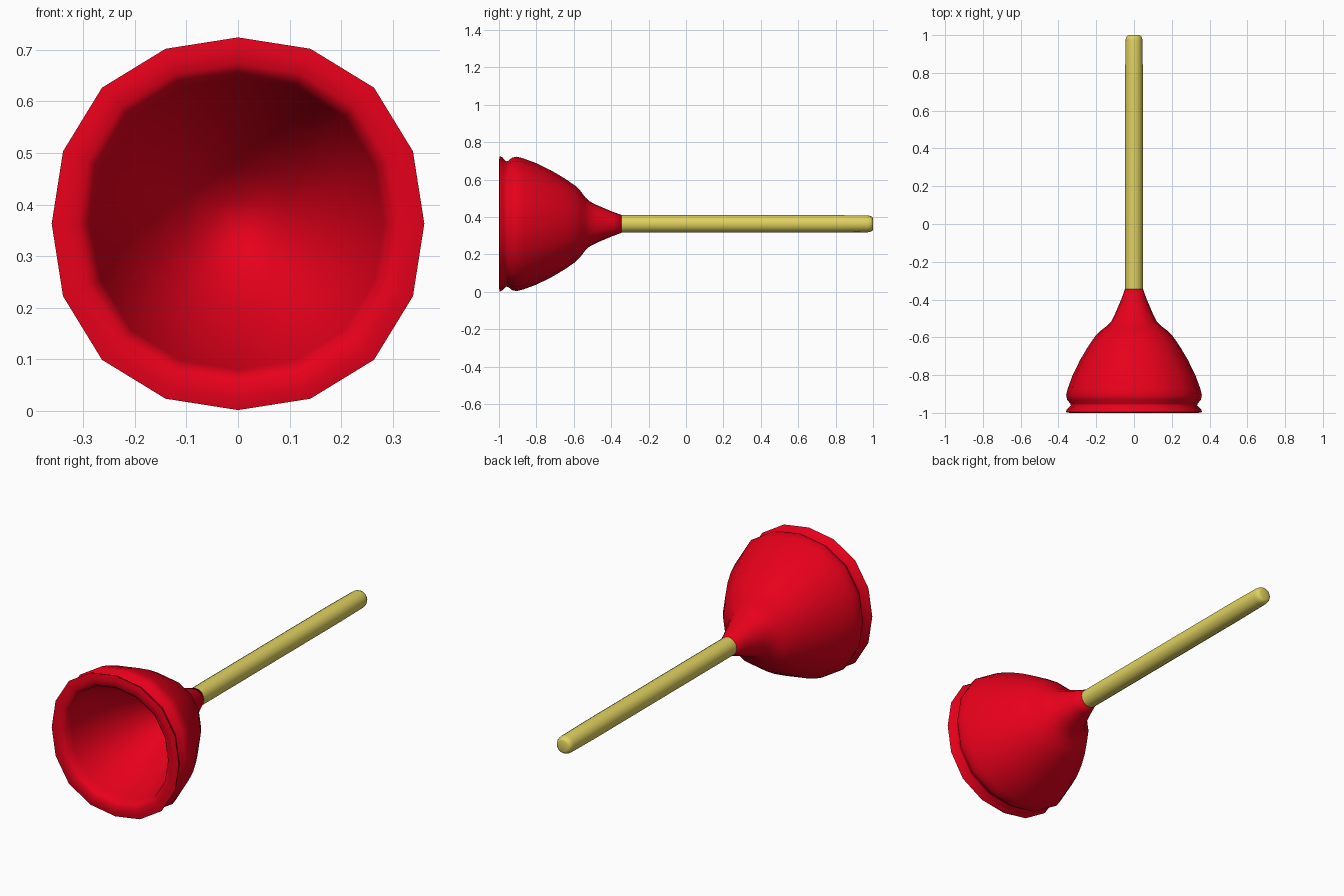
import bpy, bmesh, math

CENTER_Z = 0.363
SIDES = 16

old = bpy.data.objects.get("Cube")
if old:
    bpy.data.objects.remove(old, do_unlink=True)


def make_material(name, rgb):
    mat = bpy.data.materials.new(name)
    mat.use_nodes = True
    color = (*rgb, 1.0)
    mat.diffuse_color = color
    mat.node_tree.nodes["Principled BSDF"].inputs["Base Color"].default_value = color
    return mat


def lathe(name, profile, mat, squareness=0.0, angle=50):
    """Revolve (y, radius) points around the y axis; zero radius closes to a pole."""
    bm = bmesh.new()
    rings = []
    for y, r in profile:
        if r == 0:
            rings.append([bm.verts.new((0, y, CENTER_Z))] * SIDES)
            continue
        ring = []
        for i in range(SIDES):
            a = math.tau * i / SIDES
            rr = r * (1 - squareness * math.cos(4 * a))
            ring.append(bm.verts.new((rr * math.sin(a), y, CENTER_Z + rr * math.cos(a))))
        rings.append(ring)
    for a, b in zip(rings, rings[1:]):
        for i in range(SIDES):
            j = (i + 1) % SIDES
            corners = list(dict.fromkeys((a[i], a[j], b[j], b[i])))
            bm.faces.new(corners)
    bmesh.ops.recalc_face_normals(bm, faces=bm.faces)
    mesh = bpy.data.meshes.new(name)
    bm.to_mesh(mesh)
    bm.free()
    mesh.materials.append(mat)
    obj = bpy.data.objects.new(name, mesh)
    bpy.context.collection.objects.link(obj)
    bpy.ops.object.select_all(action='DESELECT')
    obj.select_set(True)
    bpy.context.view_layer.objects.active = obj
    bpy.ops.object.shade_smooth_by_angle(angle=math.radians(angle))


red = make_material("red rubber", (0.80, 0.0, 0.011))
wood = make_material("pale wood", (0.75, 0.64, 0.118))

# Rubber cup: conical hollow, flared lip, bulging bell and tapered neck
inside = [(-0.52, 0), (-0.535, 0.05), (-0.58, 0.105), (-0.66, 0.165),
          (-0.76, 0.22), (-0.87, 0.265), (-0.95, 0.287), (-0.985, 0.297)]
lip = [(-0.998, 0.315), (-1.0, 0.345), (-0.996, 0.367), (-0.982, 0.362),
       (-0.962, 0.34), (-0.95, 0.343)]
bell = [(-0.93, 0.36), (-0.905, 0.365), (-0.87, 0.356), (-0.80, 0.33),
        (-0.72, 0.29), (-0.65, 0.248), (-0.59, 0.206)]
neck = [(-0.565, 0.18), (-0.54, 0.146), (-0.515, 0.122), (-0.48, 0.104),
        (-0.43, 0.082), (-0.39, 0.065), (-0.345, 0.049), (-0.345, 0)]
lathe("rubber_cup", inside + lip + bell + neck, red, squareness=0.016, angle=80)

# Wooden handle with a rounded end
shaft = [(-0.36, 0), (-0.36, 0.047), (0.78, 0.047), (0.97, 0.045)]
end = [(0.985, 0.043), (0.996, 0.037), (1.0, 0.028), (1.0, 0)]
lathe("handle", shaft + end, wood)
